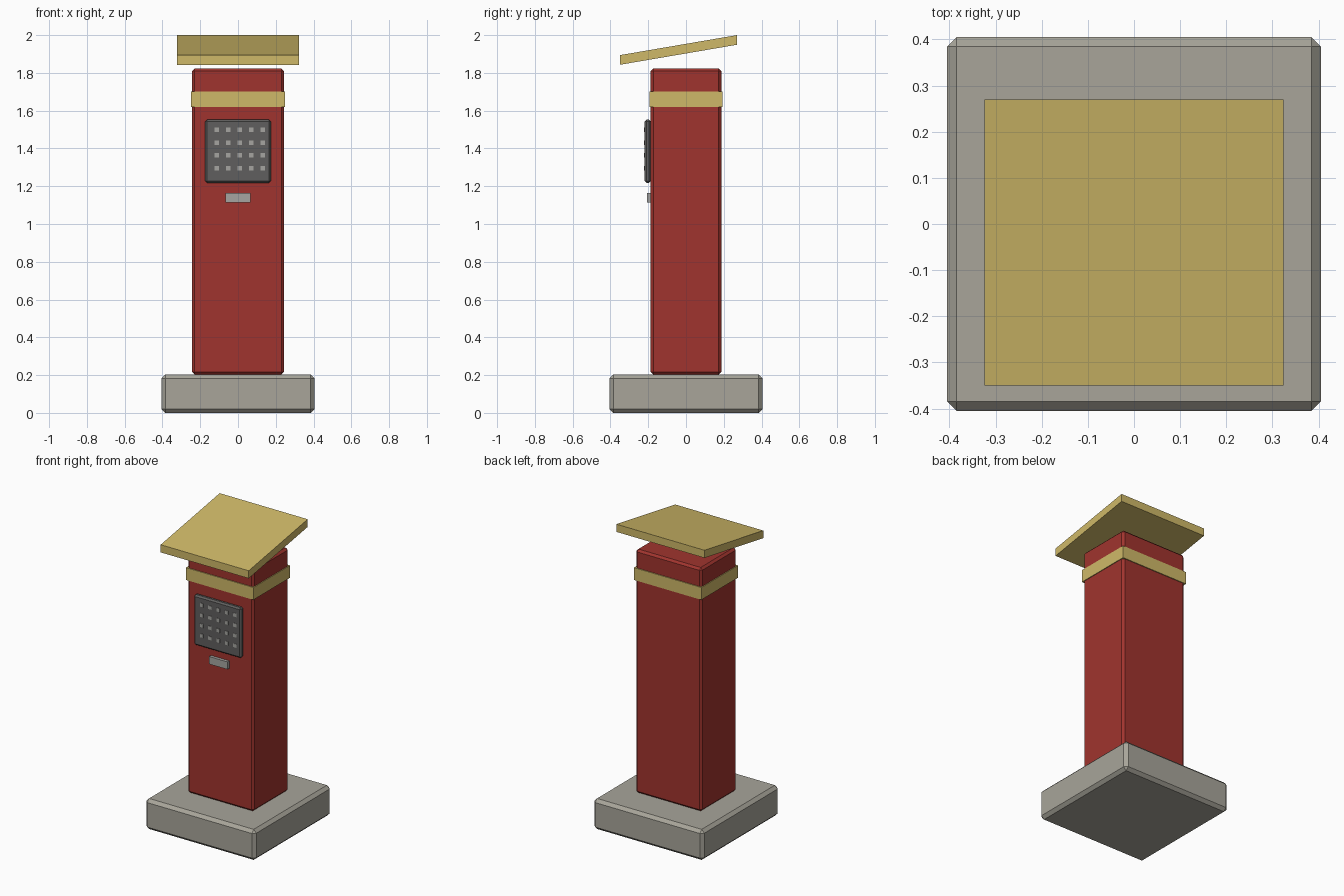
import bpy, bmesh

if "Cube" in bpy.data.objects:
    bpy.data.objects.remove(bpy.data.objects["Cube"])


def material(name, r, g, b):
    """Flat material from 0-255 display colour."""
    def lin(c):
        c /= 255
        return c / 12.92 if c <= 0.04045 else ((c + 0.055) / 1.055) ** 2.4
    m = bpy.data.materials.new(name)
    m.diffuse_color = (lin(r), lin(g), lin(b), 1)
    m.use_nodes = True
    m.node_tree.nodes["Principled BSDF"].inputs["Base Color"].default_value = m.diffuse_color
    return m


STONE = material("stone grey", 168, 165, 154)
RED = material("brick red", 160, 52, 46)
GOLD = material("dull gold", 207, 185, 104)
DARK = material("dark grey", 96, 95, 94)
LIGHT = material("light grey", 166, 165, 161)


def box(name, mat, x, y, z, bevel=0.0, shear=0.0):
    """Box between (min, max) ranges; shear raises z along y."""
    bm = bmesh.new()
    bmesh.ops.create_cube(bm, size=1)
    for v in bm.verts:
        px, py, pz = (r[0] + (c + 0.5) * (r[1] - r[0]) for c, r in zip(v.co, (x, y, z)))
        v.co = (px, py, pz + shear * (py - y[0]))
    if bevel:
        bmesh.ops.bevel(bm, geom=bm.edges[:], offset=bevel, segments=1, affect='EDGES')
    me = bpy.data.meshes.new(name)
    bm.to_mesh(me)
    bm.free()
    me.materials.append(mat)
    ob = bpy.data.objects.new(name, me)
    bpy.context.collection.objects.link(ob)
    return ob


def sym(h):
    return (-h, h)


# Plinth, pillar and trim band
box("base", STONE, sym(0.405), sym(0.405), (0, 0.203), 0.02)
box("pillar", RED, sym(0.243), sym(0.187), (0.203, 1.823), 0.014)
box("band", GOLD, sym(0.248), sym(0.193), (1.62, 1.702))

# Sloping roof slab with upright ends
box("roof", GOLD, sym(0.324), (-0.35, 0.27), (1.843, 1.894), shear=0.106 / 0.62)

# Speaker panel and plate on the front
box("panel", DARK, sym(0.174), (-0.219, -0.185), (1.218, 1.552), 0.01)
box("plate", LIGHT, sym(0.067), (-0.207, -0.185), (1.114, 1.164))

# Grid of small studs on the panel
for row in range(4):
    for col in range(5):
        cx, cz = 0.009 + (col - 2) * 0.061, 1.295 + row * 0.068
        box(f"stud_{row}_{col}", LIGHT, (cx - 0.012, cx + 0.012),
            (-0.222, -0.215), (cz - 0.012, cz + 0.012))
